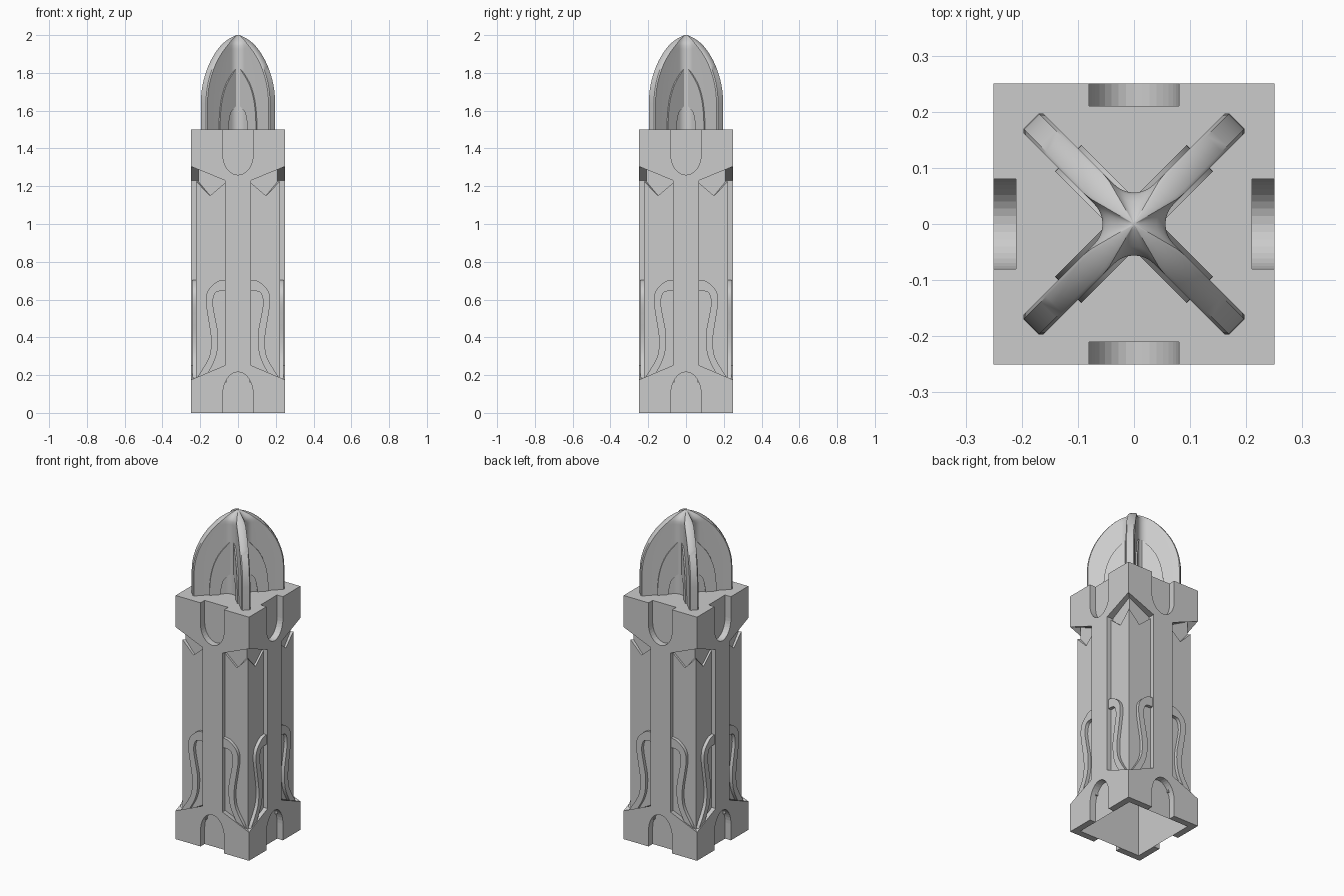
import bpy, bmesh, math

if "Cube" in bpy.data.objects:
    bpy.data.objects.remove(bpy.data.objects["Cube"])

CORE, PANEL, FACE = 0.21, 0.222, 0.25   # half widths of the three layers


def finish(name, bm, smooth=None):
    bmesh.ops.recalc_face_normals(bm, faces=bm.faces)
    me = bpy.data.meshes.new(name)
    bm.to_mesh(me)
    bm.free()
    ob = bpy.data.objects.new(name, me)
    bpy.context.collection.objects.link(ob)
    if smooth:
        bpy.ops.object.select_all(action='DESELECT')
        ob.select_set(True)
        bpy.context.view_layer.objects.active = ob
        bpy.ops.object.shade_smooth_by_angle(angle=math.radians(smooth))
    return ob


def add_prism(bm, front, back):
    a = [bm.verts.new(p) for p in front]
    b = [bm.verts.new(p) for p in back]
    n = len(a)
    bm.faces.new(a)
    bm.faces.new(b[::-1])
    for i in range(n):
        j = (i + 1) % n
        bm.faces.new((a[i], b[i], b[j], a[j]))


def rotated(p, ang):
    c, s = math.cos(ang), math.sin(ang)
    return (p[0] * c - p[1] * s, p[0] * s + p[1] * c, p[2])


def four_sides(name, outlines, depth, smooth=None):
    """Extrude x-z outlines from the core to depth on all sides, mitred at corners."""
    bm = bmesh.new()
    for k in range(4):
        for o in outlines:
            front = [rotated((x, -depth, z), k * math.pi / 2) for x, z in o]
            back = [rotated((max(-CORE, min(CORE, x)), -CORE, z), k * math.pi / 2)
                    for x, z in o]
            add_prism(bm, front, back)
    return finish(name, bm, smooth)


def mirrored(o):
    return [(-x, z) for x, z in o][::-1]


def spline(pts, n=5):
    out = []
    for i in range(len(pts) - 1):
        p = [pts[max(0, min(len(pts) - 1, i + d))] for d in (-1, 0, 1, 2)]
        for j in range(n):
            t = j / n
            out.append(tuple(0.5 * (2 * b + (c - a) * t + (2 * a - 5 * b + 4 * c - d) * t * t
                                    + (3 * b - a - 3 * c + d) * t ** 3)
                             for a, b, c, d in zip(*p)))
    return out + [pts[-1]]


# Hollow core, open at the bottom
bm = bmesh.new()
bmesh.ops.create_cube(bm, size=1)
for v in bm.verts:
    v.co = (v.co.x * 2 * CORE, v.co.y * 2 * CORE, (v.co.z + 0.5) * 1.5)
low = [f for f in bm.faces if all(v.co.z < 0.01 for v in f.verts)]
bmesh.ops.delete(bm, geom=low, context='FACES_ONLY')
finish("pillar_core", bm)

# Base, centre strip and cap with rounded notches
N = 9
arc = [i / N * math.pi / 2 for i in range(N + 1)]
half = [(0.08 * math.cos(a), 0.1 + 0.116 * math.sin(a)) for a in arc[::-1]]
half += [(0.08, 0), (FACE, 0), (FACE, 0.175), (0.068, 0.252), (0.068, 1.23),
         (FACE, 1.305), (FACE, 1.5), (0.08, 1.5)]
half += [(0.08 * math.cos(a), 1.365 - 0.105 * math.sin(a)) for a in arc]
half[0], half[-1] = (0, half[0][1]), (0, half[-1][1])
four_sides("pillar_frame", [half + mirrored(half)[1:-1]], FACE)

# Corner panels with zigzag tops
panel = [(0.06, 0.16), (PANEL, 0.16), (PANEL, 1.225), (0.148, 1.15), (0.06, 1.225)]
four_sides("corner_panels", [panel, mirrored(panel)], PANEL)

# Raised curved trim on the lower panels
outer = spline([(0.066, 0.705), (0.11, 0.695), (0.158, 0.65), (0.17, 0.59), (0.158, 0.5),
                (0.144, 0.41), (0.145, 0.33), (0.165, 0.27), (0.222, 0.18)])
inner = spline([(0.066, 0.645), (0.095, 0.645), (0.122, 0.632), (0.133, 0.58), (0.12, 0.5),
                (0.106, 0.42), (0.108, 0.34), (0.125, 0.275), (0.165, 0.2)])
trim = outer + inner[::-1]
four_sides("curved_trim", [trim, mirrored(trim)], 0.242, 30)

# Domed finial: four diagonal fins joined by fillets
T, RHO, BEV = 0.025, 0.05, 0.006


def section(R):
    k = min(1, R / 0.1)
    t, rho, b = T * k, RHO * k, BEV * k
    pts = []
    for q in range(4):
        a = math.pi / 4 + q * math.pi / 2
        for r, s in ((R - b, -t), (R, b - t), (R, t - b), (R - b, t)):
            pts.append((r * math.cos(a) - s * math.sin(a), r * math.sin(a) + s * math.cos(a)))
        c = (t + rho) * math.sqrt(2)
        u = a + math.pi / 4
        for i in range(9):
            w = a - math.pi / 2 - i / 8 * math.pi / 2
            pts.append((c * math.cos(u) + rho * math.cos(w), c * math.sin(u) + rho * math.sin(w)))
    return pts


bm = bmesh.new()
levels = [(1.5, 0.259)]
for i in range(19):
    u = math.sin(i / 18 * math.pi / 2 * 0.96)
    levels.append((1.64 + 0.36 * u, 0.259 * (1 - u * u) ** 0.68))
levels[-1] = (2.0, levels[-1][1])
rings = [[bm.verts.new((x, y, z)) for x, y in section(R)] for z, R in levels]
for a, b in zip(rings, rings[1:]):
    for i in range(len(a)):
        j = (i + 1) % len(a)
        bm.faces.new((a[i], a[j], b[j], b[i]))
bm.faces.new(rings[-1])
finish("finial_fins", bm, 40)

# Raised pointed arch bands on the fin sides
hi = spline([(0.166, 1.5), (0.164, 1.58), (0.147, 1.67), (0.11, 1.75), (0.04, 1.83)])
lo = spline([(0.105, 1.5), (0.1, 1.54), (0.085, 1.59), (0.04, 1.63)])
band = hi + lo[::-1]
bm = bmesh.new()
for q in range(4):
    ang = math.pi / 4 + q * math.pi / 2
    add_prism(bm, [rotated((r, -0.033, z), ang) for r, z in band],
              [rotated((r, 0.033, z), ang) for r, z in band])
finish("finial_arches", bm, 30)
